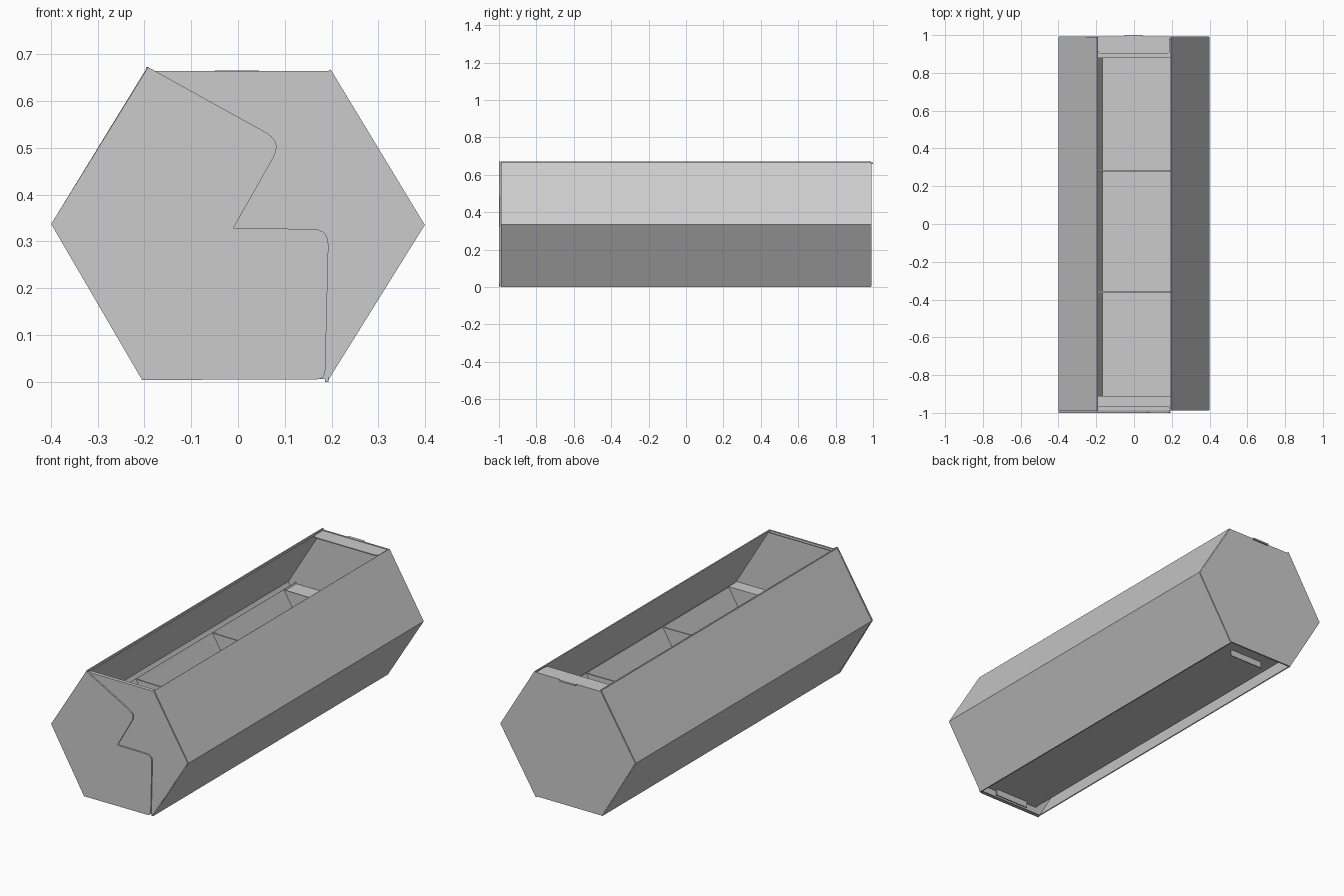
import bpy, bmesh, math

if "Cube" in bpy.data.objects:
    bpy.data.objects.remove(bpy.data.objects["Cube"])

card = bpy.data.materials.new("grey card")
card.diffuse_color = (0.6, 0.6, 0.6, 1)
card.use_nodes = True
card.node_tree.nodes["Principled BSDF"].inputs["Base Color"].default_value = card.diffuse_color


def finish(name, bm):
    bmesh.ops.recalc_face_normals(bm, faces=bm.faces)
    mesh = bpy.data.meshes.new(name)
    bm.to_mesh(mesh)
    bm.free()
    mesh.materials.append(card)
    obj = bpy.data.objects.new(name, mesh)
    bpy.context.collection.objects.link(obj)
    return obj


def prism(name, outline, y0, y1):
    """Extrude an x-z outline along y."""
    bm = bmesh.new()
    face = bm.faces.new([bm.verts.new((x, y0, z)) for x, z in outline])
    new = bmesh.ops.extrude_face_region(bm, geom=[face])["geom"]
    bmesh.ops.translate(bm, vec=(0, y1 - y0, 0),
                        verts=[v for v in new if isinstance(v, bmesh.types.BMVert)])
    return finish(name, bm)


def sheet(name, path, y0, y1, t=0.005):
    """Folded card: an x-z path with thickness t to the left of its direction."""
    normals = []
    for (x0, z0), (x1, z1) in zip(path, path[1:]):
        d = math.hypot(x1 - x0, z1 - z0)
        normals.append((-(z1 - z0) / d, (x1 - x0) / d))
    inner = []
    for i, (x, z) in enumerate(path):
        a, b = normals[max(i - 1, 0)], normals[min(i, len(normals) - 1)]
        k = t / (1 + a[0] * b[0] + a[1] * b[1])
        inner.append((x + (a[0] + b[0]) * k, z + (a[1] + b[1]) * k))
    return prism(name, path + inner[::-1], y0, y1)


def box(name, x0, x1, y0, y1, z0, z1):
    return prism(name, [(x0, z0), (x1, z0), (x1, z1), (x0, z1)], y0, y1)


def rounded(corner, a, b, r, n=5):
    """Points of a rounded corner between the directions to a and b."""
    def toward(p):
        d = math.dist(corner, p)
        return [corner[i] + (p[i] - corner[i]) * r / d for i in (0, 1)]
    p, q = toward(a), toward(b)
    return [tuple((1 - t) ** 2 * p[i] + 2 * t * (1 - t) * corner[i] + t * t * q[i]
                  for i in (0, 1)) for t in [k / n for k in range(n + 1)]]


def top_flap(name, y_edge, y_tip, r=0.02):
    """Flat flap with rounded tip corners, in the x-y plane."""
    c = [(-0.19, y_edge), (-0.19, y_tip), (0.19, y_tip), (0.19, y_edge)]
    outline = [c[0]] + rounded(c[1], c[0], c[2], r) + rounded(c[2], c[1], c[3], r) + [c[3]]
    bm = bmesh.new()
    face = bm.faces.new([bm.verts.new((x, y, 0.657)) for x, y in outline])
    new = bmesh.ops.extrude_face_region(bm, geom=[face])["geom"]
    bmesh.ops.translate(bm, vec=(0, 0, 0.005),
                        verts=[v for v in new if isinstance(v, bmesh.types.BMVert)])
    return finish(name, bm)


# Outer side walls, open along the top and bottom
sheet("left_wall", [(-0.195, 0.67), (-0.399, 0.337), (-0.202, 0.004)], -0.99, 0.99)
sheet("right_wall", [(0.193, 0.004), (0.399, 0.335), (0.198, 0.667)], -0.985, 0.99)

# Inner tray, its floor raised above the open bottom
tray = [(-0.35, 0.345), (-0.17, 0.04), (0.21, 0.04), (0.39, 0.335)]
sheet("inner_tray", tray, -0.98, 0.98, 0.004)

# Cross dividers
for i, y in enumerate((-0.36, 0.283)):
    prism("divider_%d" % (i + 1), tray, y - 0.004, y + 0.004)

# Hollow ledges at both ends of the tray
for name, y0, y1 in (("front", -0.98, -0.91), ("back", 0.88, 0.98)):
    y = y0 if name == "back" else y1 - 0.005
    prism(name + "_ledge_wall", tray, y, y + 0.005)
    box(name + "_ledge_top", -0.35, 0.387, y0, y1, 0.335, 0.34)

# End caps, slightly inside the walls
hexagon = [(-0.2, 0.006), (0.191, 0.006), (0.396, 0.335),
           (0.196, 0.664), (-0.193, 0.664), (-0.396, 0.337)]
prism("back_cap", hexagon, 0.984, 0.992)
prism("front_cap", hexagon, -0.988, -0.98)

# Overlapping front flap with a stepped locking edge
top, nose, notch, shoulder, foot = ((-0.192, 0.672), (0.095, 0.513), (-0.01, 0.328),
                                    (0.194, 0.326), (0.186, 0.005))
flap = [(-0.205, 0.004), (-0.399, 0.337), top]
flap += rounded(nose, top, notch, 0.04) + [notch]
flap += rounded(shoulder, notch, foot, 0.035)
flap += rounded(foot, shoulder, (-0.205, 0.004), 0.02)
prism("front_flap", flap, -1.0, -0.993)

# Top flaps folded in from the end caps, and the locking tab
top_flap("back_top_flap", 0.99, 0.9)
top_flap("front_top_flap", -0.985, -0.965, 0.008)
box("back_lock_tab", -0.05, 0.045, 0.985, 1.0, 0.657, 0.665)

# Locking tabs hanging below the tray floor
box("front_bottom_tab", -0.1, 0.1, -0.968, -0.963, 0.006, 0.04)
box("back_bottom_tab", -0.1, 0.1, 0.88, 0.885, 0.006, 0.04)

# Raised corner creases at the top left and bottom right edges
box("top_crease", -0.197, -0.19, -0.99, 0.99, 0.66, 0.672)
box("bottom_crease", 0.186, 0.193, -0.99, 0.99, 0.0, 0.01)
